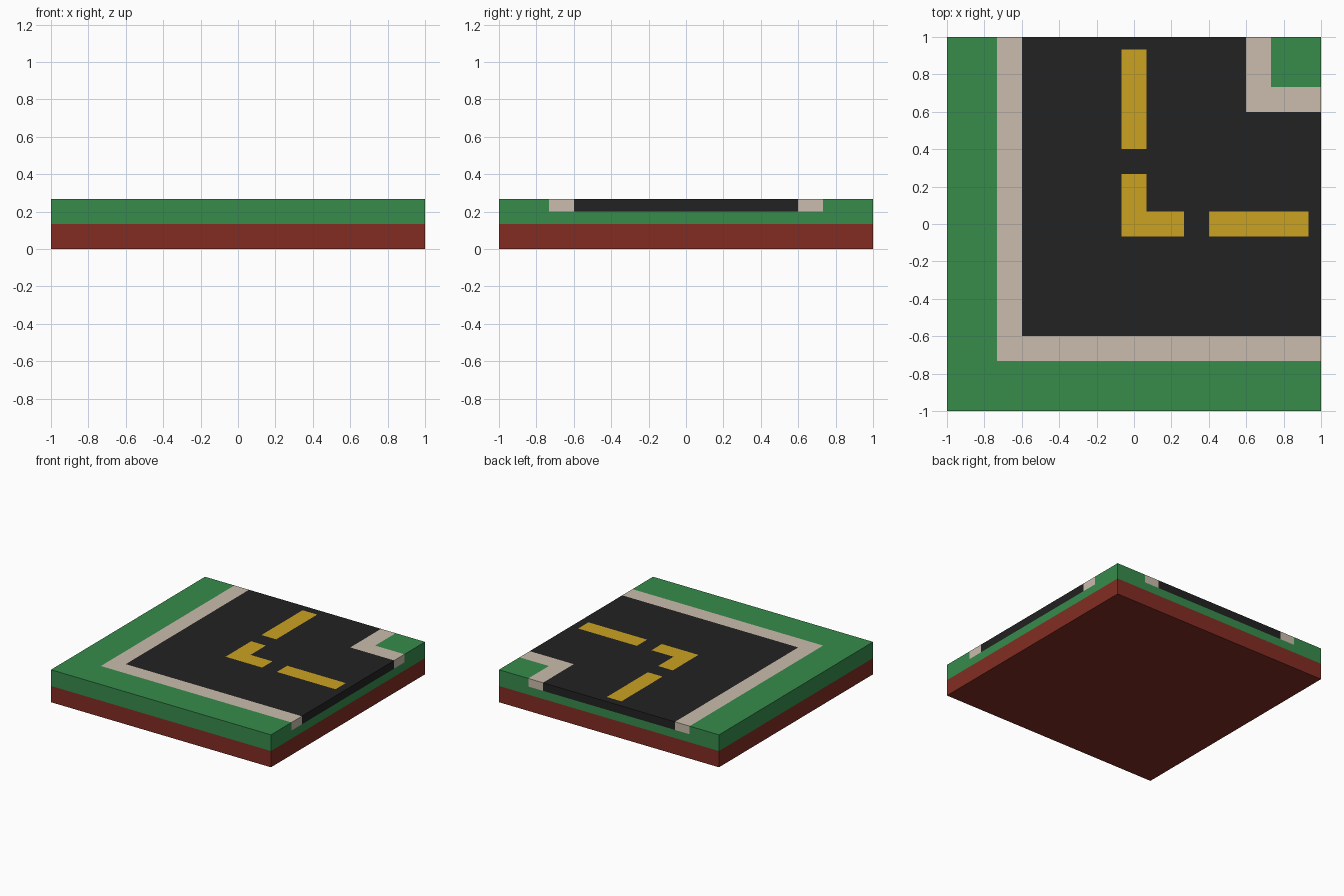
import bpy, bmesh

if "Cube" in bpy.data.objects:
    bpy.data.objects.remove(bpy.data.objects["Cube"])

U = 2 / 30                      # one block unit
TOP, ROAD_Z, GRASS_Z = 4 * U, 3 * U, 2 * U


def material(name, r, g, b):
    def lin(c):
        c /= 255
        return c / 12.92 if c <= 0.04045 else ((c + 0.055) / 1.055) ** 2.4
    m = bpy.data.materials.new(name)
    m.diffuse_color = (lin(r), lin(g), lin(b), 1)
    m.use_nodes = True
    m.node_tree.nodes["Principled BSDF"].inputs["Base Color"].default_value = m.diffuse_color
    return m


dirt = material("red dirt", 130, 44, 34)
grass = material("grass green", 55, 139, 75)
stone = material("pale stone", 202, 188, 172)
asphalt = material("asphalt", 34, 34, 34)
yellow = material("line yellow", 204, 162, 34)


def add_object(name, bm, *mats):
    bmesh.ops.recalc_face_normals(bm, faces=bm.faces)
    me = bpy.data.meshes.new(name)
    bm.to_mesh(me)
    bm.free()
    ob = bpy.data.objects.new(name, me)
    for m in mats:
        me.materials.append(m)
    bpy.context.collection.objects.link(ob)
    return ob


def prism(name, outline, z0, z1, mat):
    """Solid from an outline given in block units."""
    bm = bmesh.new()
    low = [bm.verts.new((x * U, y * U, z0)) for x, y in outline]
    high = [bm.verts.new((x * U, y * U, z1)) for x, y in outline]
    bm.faces.new(low[::-1])
    bm.faces.new(high)
    n = len(outline)
    for i in range(n):
        j = (i + 1) % n
        bm.faces.new((low[i], low[j], high[j], high[i]))
    return add_object(name, bm, mat)


def square(a, b):
    return [(a, a), (b, a), (b, b), (a, b)]


def corner(a, b):
    """L-shaped band from a to b, running out to the +x and +y edges."""
    return [(a, a), (15, a), (15, b), (b, b), (b, 15), (a, 15)]


# Ground layers
prism("dirt_base", square(-15, 15), 0, GRASS_Z, dirt)
prism("grass_layer", square(-15, 15), GRASS_Z, ROAD_Z, grass)

# Verges and pavements, flush with the road
prism("outer_verge", corner(-15, -11), ROAD_Z, TOP, grass)
prism("outer_pavement", corner(-11, -9), ROAD_Z, TOP, stone)
prism("inner_pavement", corner(9, 11), ROAD_Z, TOP, stone)
prism("inner_verge", square(11, 15), ROAD_Z, TOP, grass)

# Road: flat sheet cut along the line edges, lines coloured by area
bm = bmesh.new()
bm.faces.new([bm.verts.new((x * U, y * U, TOP)) for x, y in square(-9, 15)])
for c in (-1, 1, 4, 6, 9, 14):
    for axis in ((1, 0, 0), (0, 1, 0)):
        bmesh.ops.bisect_plane(bm, geom=bm.verts[:] + bm.edges[:] + bm.faces[:],
                               plane_co=[a * c * U for a in axis], plane_no=axis)
notch = []
for f in bm.faces:
    p = f.calc_center_median() / U
    along, across = max(p.x, p.y), min(p.x, p.y)
    if across > 9:
        notch.append(f)
    elif -1 < across < 1 and (-1 < along < 4 or 6 < along < 14):
        f.material_index = 1
bmesh.ops.delete(bm, geom=notch, context='FACES')
road = add_object("road", bm, asphalt, yellow)
if road.data.polygons[0].normal.z < 0:
    road.data.flip_normals()
solid = road.modifiers.new("thickness", 'SOLIDIFY')
solid.thickness = TOP - ROAD_Z
solid.offset = -1
